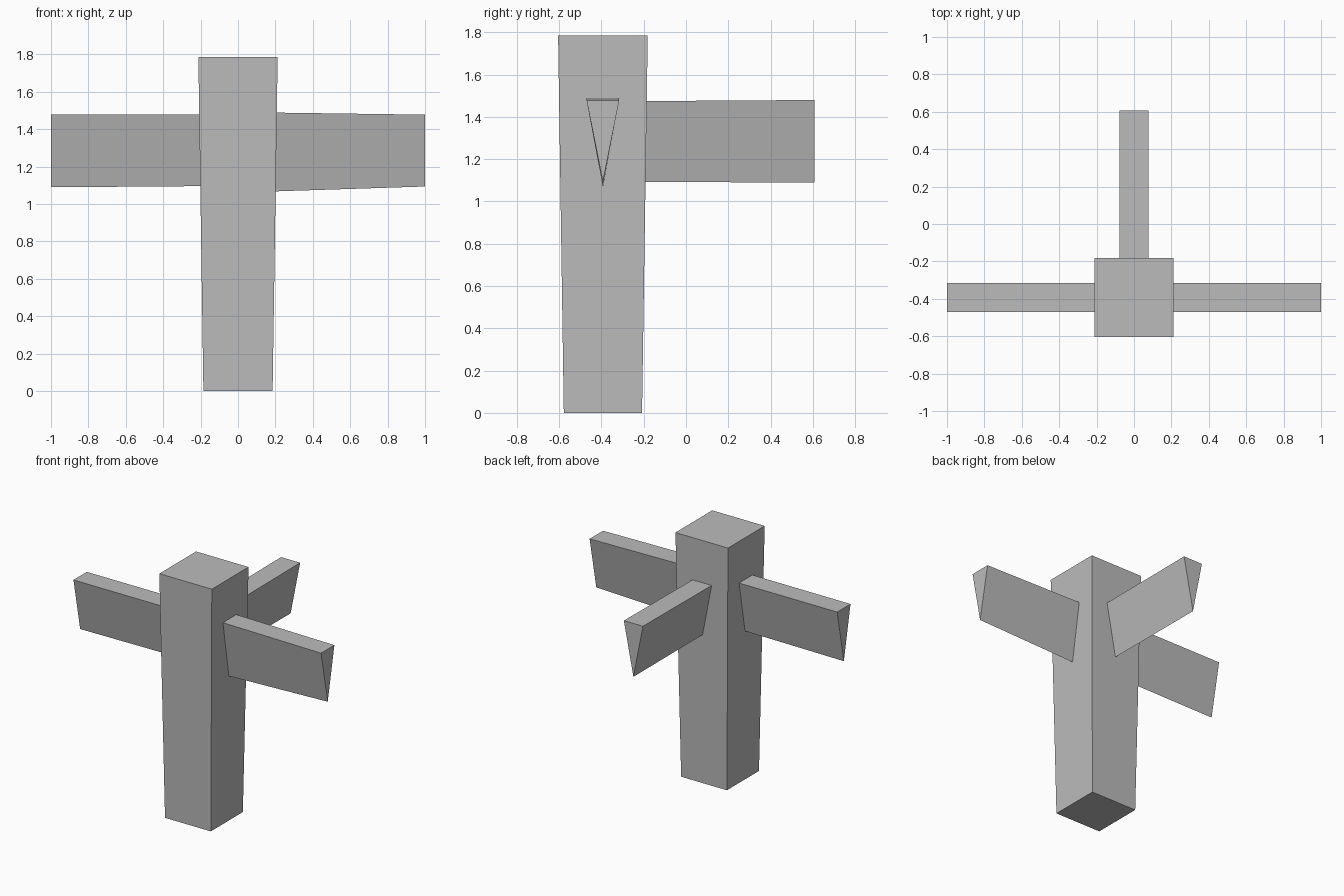
import bpy
import bmesh
from mathutils import Matrix, Vector
from math import pi

cube = bpy.data.objects.get("Cube")
if cube:
    bpy.data.objects.remove(cube, do_unlink=True)

# Single plain grey
grey = bpy.data.materials.new("plain_grey")
grey.use_nodes = True
colour = (0.5, 0.5, 0.5, 1)
grey.diffuse_color = colour
grey.node_tree.nodes["Principled BSDF"].inputs["Base Color"].default_value = colour

POST_Y = -0.393


def loft(name, start, end, matrix):
    """Solid between two matching outlines, flat shaded."""
    bm = bmesh.new()
    a = [bm.verts.new(p) for p in start]
    b = [bm.verts.new(p) for p in end]
    bm.faces.new(a)
    bm.faces.new(b)
    n = len(a)
    for i in range(n):
        j = (i + 1) % n
        bm.faces.new((a[i], a[j], b[j], b[i]))
    bmesh.ops.transform(bm, matrix=matrix, verts=bm.verts)
    bmesh.ops.recalc_face_normals(bm, faces=bm.faces)
    mesh = bpy.data.meshes.new(name)
    bm.to_mesh(mesh)
    bm.free()
    mesh.materials.append(grey)
    obj = bpy.data.objects.new(name, mesh)
    bpy.context.collection.objects.link(obj)
    return obj


def square(half, z):
    return [Vector((x * half, y * half, z))
            for x, y in ((-1, -1), (1, -1), (1, 1), (-1, 1))]


def wedge(x, low, high, half=0.077):
    return [Vector((x, -half, high)), Vector((x, half, high)), Vector((x, 0, low))]


centre = Matrix.Translation((0, POST_Y, 0))

# Post, slightly wider at the top
loft("post", square(0.185, 0), square(0.212, 1.786), centre)

# Three arms of triangular section, point down: name, turn, root and tip heights
arms = (
    ("left_arm", 0, (1.068, 1.489), (1.094, 1.478)),
    ("right_arm", pi, (1.096, 1.478), (1.09, 1.478)),
    ("back_arm", pi / 2, (1.092, 1.475), (1.09, 1.48)),
)
for name, turn, root, tip in arms:
    loft(name, wedge(0.2, *root), wedge(1.0, *tip),
         centre @ Matrix.Rotation(turn, 4, "Z"))
